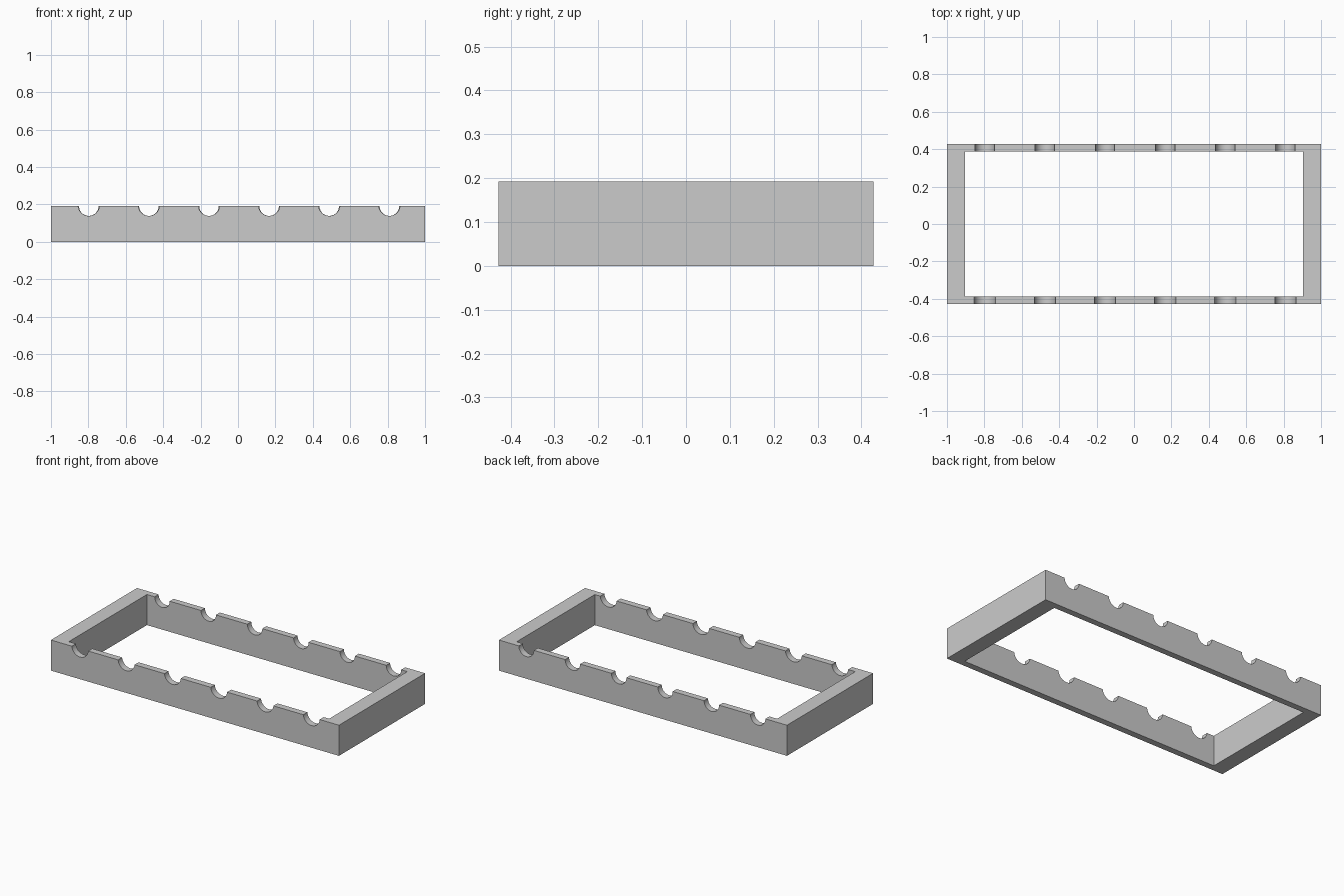
import bpy, bmesh, math
from mathutils import Matrix

cube = bpy.data.objects.get("Cube")
if cube:
    bpy.data.objects.remove(cube, do_unlink=True)

HEIGHT = 0.192
HALF_X, HALF_Y = 1.0, 0.427
INNER_X, INNER_FRONT, INNER_BACK = 0.904, -0.387, 0.388
NOTCH_COUNT, NOTCH_START, NOTCH_STEP = 6, -0.798, 0.3215
NOTCH_BOTTOM = 0.139

grey = bpy.data.materials.new("light grey")
grey.use_nodes = True
colour = (0.6, 0.6, 0.6, 1)
grey.diffuse_color = colour
grey.node_tree.nodes["Principled BSDF"].inputs["Base Color"].default_value = colour


def add_object(name, bm):
    bmesh.ops.recalc_face_normals(bm, faces=bm.faces)
    mesh = bpy.data.meshes.new(name)
    bm.to_mesh(mesh)
    bm.free()
    mesh.materials.append(grey)
    obj = bpy.data.objects.new(name, mesh)
    bpy.context.collection.objects.link(obj)
    return obj


def rectangle(bm, x, front, back, z):
    return [bm.verts.new((px, py, z)) for px, py in
            ((-x, front), (x, front), (x, back), (-x, back))]


# Rectangular frame with thick ends and thin long walls
bm = bmesh.new()
outer = [rectangle(bm, HALF_X, -HALF_Y, HALF_Y, z) for z in (0, HEIGHT)]
inner = [rectangle(bm, INNER_X, INNER_FRONT, INNER_BACK, z) for z in (0, HEIGHT)]
for a, b in ((outer[0], outer[1]), (inner[0], inner[1]),
             (outer[0], inner[0]), (outer[1], inner[1])):
    for i in range(4):
        j = (i + 1) % 4
        bm.faces.new((a[i], a[j], b[j], b[i]))
frame = add_object("notched_frame", bm)

# Round notch cutters, slightly wider along the front wall
bm = bmesh.new()
for y, radius in ((-0.41, 0.057), (0.41, 0.052)):
    for i in range(NOTCH_COUNT):
        place = Matrix.Translation((NOTCH_START + i * NOTCH_STEP, y, NOTCH_BOTTOM + radius))
        bmesh.ops.create_cone(bm, cap_ends=True, segments=48, radius1=radius,
                              radius2=radius, depth=0.14,
                              matrix=place @ Matrix.Rotation(math.pi / 2, 4, 'X'))
cutter = add_object("notch_cutter", bm)
cutter.hide_render = True

# Cut the notches and keep only the finished frame
cut = frame.modifiers.new("notches", 'BOOLEAN')
cut.operation = 'DIFFERENCE'
cut.solver = 'EXACT'
cut.object = cutter
bpy.ops.object.select_all(action='DESELECT')
frame.select_set(True)
bpy.context.view_layer.objects.active = frame
bpy.ops.object.modifier_apply(modifier=cut.name)
bpy.data.objects.remove(cutter, do_unlink=True)
bpy.ops.object.shade_smooth_by_angle(angle=math.radians(30))
